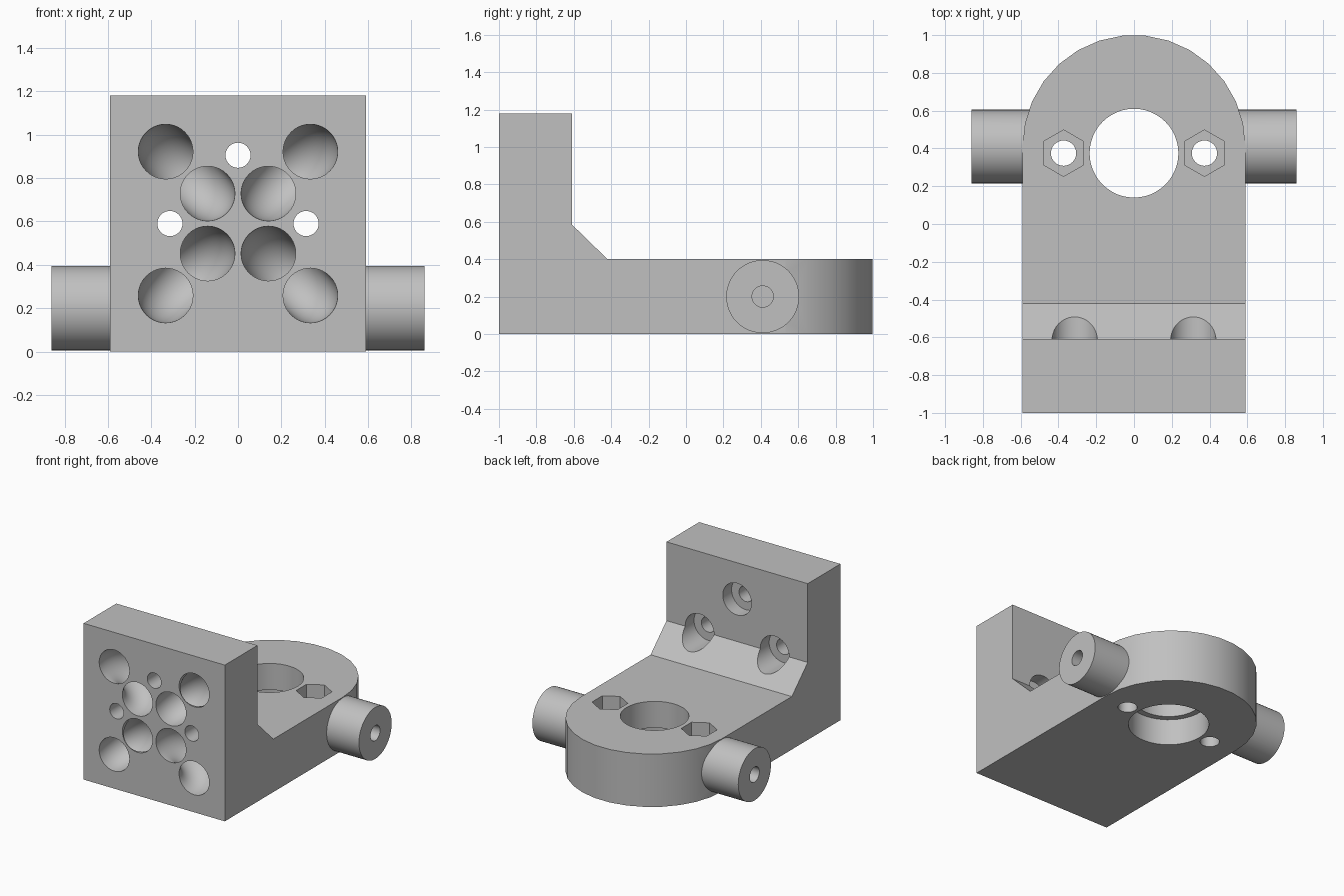
import bpy
from math import radians, sin, cos, pi

cube = bpy.data.objects.get("Cube")
if cube:
    bpy.data.objects.remove(cube, do_unlink=True)

HALF_W, WALL, BASE_H = 0.59, 0.39, 0.40      # half width, wall thickness, base height
END_Y = 1 - HALF_W                           # centre of the rounded end
HUB_Y = 0.375                                # centre of the bore and screw holes
WALL_Z = 0.59                                # middle of the upright wall

grey = bpy.data.materials.new("plain grey")
grey.use_nodes = True
COLOUR = (0.53, 0.53, 0.53, 1)
grey.diffuse_color = COLOUR
grey.node_tree.nodes["Principled BSDF"].inputs["Base Color"].default_value = COLOUR


def prism(name, outline, place, start, end):
    """Extrude a 2D outline between two levels; place(u, v, level) gives the 3D point."""
    n = len(outline)
    verts = [place(u, v, lev) for lev in (start, end) for u, v in outline]
    faces = [list(range(n))[::-1], list(range(n, 2 * n))]
    faces += [[i, (i + 1) % n, (i + 1) % n + n, i + n] for i in range(n)]
    mesh = bpy.data.meshes.new(name)
    mesh.from_pydata(verts, [], faces)
    ob = bpy.data.objects.new(name, mesh)
    bpy.context.collection.objects.link(ob)
    mesh.materials.append(grey)
    return ob


def rod(axis, start, end, radius, a, b, sides=48):
    """Cylinder along an axis; a and b are its other two coordinates in x, y, z order."""
    i = "XYZ".index(axis)
    centre = [a, b]
    centre.insert(i, (start + end) / 2)
    turn = {"X": (0, pi / 2, 0), "Y": (pi / 2, 0, 0), "Z": (0, 0, 0)}[axis]
    bpy.ops.mesh.primitive_cylinder_add(vertices=sides, radius=radius, depth=abs(end - start),
                                        location=centre, rotation=turn)
    ob = bpy.context.object
    ob.data.materials.append(grey)
    return ob


def combine(body, tool, operation="DIFFERENCE"):
    mod = body.modifiers.new("cut", "BOOLEAN")
    mod.operation, mod.object, mod.solver = operation, tool, "EXACT"
    bpy.context.view_layer.objects.active = body
    bpy.ops.object.modifier_apply(modifier=mod.name)
    bpy.data.objects.remove(tool, do_unlink=True)


# L-shaped side profile with an inner gusset, trimmed by the round-ended plan
side = [(-1, 0), (1.1, 0), (1.1, BASE_H), (-0.42, BASE_H), (-1 + WALL, 0.585),
        (-1 + WALL, 1.18), (-1, 1.18)]
bracket = prism("bracket", side, lambda u, v, x: (x, u, v), -0.8, 0.8)
arc = [(HALF_W * cos(radians(t)), END_Y + HALF_W * sin(radians(t))) for t in range(0, 181, 12)]
plan = prism("plan", [(-HALF_W, -1.3), (HALF_W, -1.3)] + arc, lambda u, v, z: (u, v, z), -1, 2)
for ob in (bracket, plan):
    bpy.ops.object.select_all(action="DESELECT")
    ob.select_set(True)
    bpy.context.view_layer.objects.active = ob
    bpy.ops.object.mode_set(mode="EDIT")
    bpy.ops.mesh.select_all(action="SELECT")
    bpy.ops.mesh.normals_make_consistent(inside=False)
    bpy.ops.object.mode_set(mode="OBJECT")
combine(bracket, plan, "INTERSECT")

# Side trunnions
for s in (-1, 1):
    combine(bracket, rod("X", s * 0.4, s * 0.86, 0.195, END_Y, 0.2), "UNION")

# Trunnion pilot holes, vertical screw holes and hexagonal nut pockets
for s in (-1, 1):
    combine(bracket, rod("X", s * 0.47, s * 1.0, 0.057, END_Y, 0.2, 32))
    combine(bracket, rod("Z", -0.1, 0.5, 0.067, s * 0.373, HUB_Y, 32))
    combine(bracket, rod("Z", BASE_H - 0.1, 0.5, 0.123, s * 0.373, HUB_Y, 6))

# Central bore with a wider recess from below
combine(bracket, rod("Z", -0.1, 0.5, 0.235, 0, HUB_Y))
combine(bracket, rod("Z", -0.1, 0.2, 0.28, 0, HUB_Y))

# Wall screw holes, counterbored from the back
for x, z in ((0, WALL_Z + 0.315), (-0.314, WALL_Z), (0.314, WALL_Z)):
    combine(bracket, rod("Y", -1.1, -0.3, 0.058, x, z, 32))
    combine(bracket, rod("Y", -0.715, -0.3, 0.12, x, z))

# Curved tie tunnels looping through the front of the wall
for sx in (-1, 1):
    for sz in (-1, 1):
        bpy.ops.mesh.primitive_torus_add(
            major_radius=0.137, minor_radius=0.126, major_segments=48, minor_segments=40,
            location=(sx * 0.237, -1, WALL_Z + sz * 0.235),
            rotation=(0, -sx * sz * pi / 4, 0))
        tunnel = bpy.context.object
        tunnel.data.materials.append(grey)
        combine(bracket, tunnel)

# Smooth the round walls, keep the corners crisp
bpy.ops.object.select_all(action="DESELECT")
bracket.select_set(True)
bpy.context.view_layer.objects.active = bracket
bpy.ops.object.shade_smooth_by_angle(angle=radians(30))
